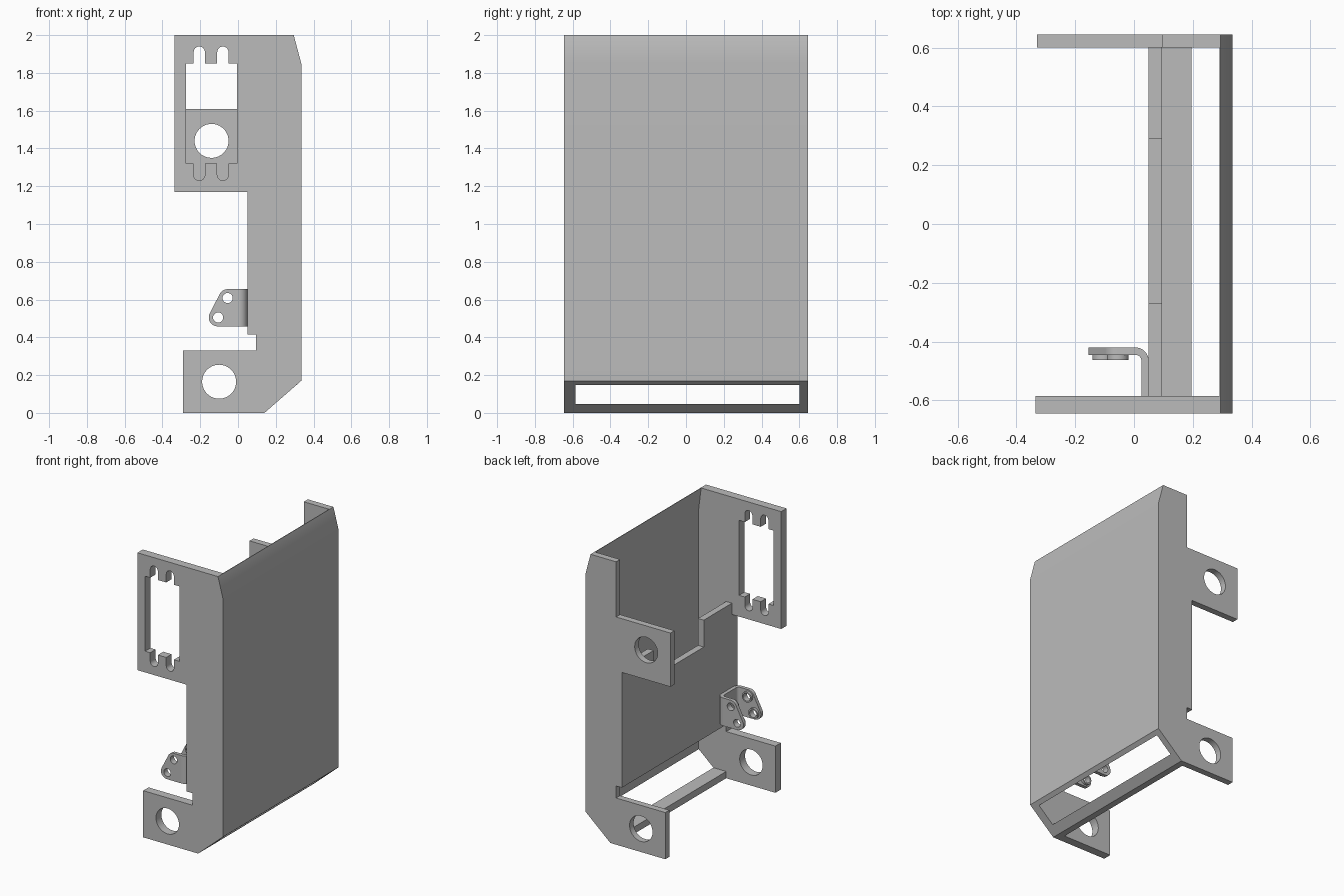
import bpy
import math
from mathutils import Matrix

if "Cube" in bpy.data.objects:
    bpy.data.objects.remove(bpy.data.objects["Cube"], do_unlink=True)

grey = bpy.data.materials.new("plain grey")
grey.use_nodes = True
grey.diffuse_color = (0.5, 0.5, 0.5, 1)
grey.node_tree.nodes["Principled BSDF"].inputs["Base Color"].default_value = (0.5, 0.5, 0.5, 1)

# Columns: drawing u, drawing v, extrusion direction
FRONT = Matrix(((1, 0, 0), (0, 0, -1), (0, 1, 0)))
SIDE = Matrix(((0, 0, 1), (1, 0, 0), (0, 1, 0)))
TOP = Matrix.Identity(3)


def arc(cx, cy, r, a0, a1, n=8):
    return [(cx + r * math.cos(math.radians(a0 + (a1 - a0) * i / n)),
             cy + r * math.sin(math.radians(a0 + (a1 - a0) * i / n))) for i in range(n + 1)]


def circle(cx, cy, r, n=40):
    return arc(cx, cy, r, 0, 360, n)[:-1]


def extrude(name, loops, view, w0, w1):
    """Fill the first loop, leave the others as holes, extrude from w0 to w1."""
    curve = bpy.data.curves.new(name, "CURVE")
    curve.dimensions = "2D"
    curve.fill_mode = "BOTH"
    curve.extrude = (w1 - w0) / 2
    for loop in loops:
        spline = curve.splines.new("POLY")
        spline.points.add(len(loop) - 1)
        for p, (u, v) in zip(spline.points, loop):
            p.co = (u, v, 0, 1)
        spline.use_cyclic_u = True
    obj = bpy.data.objects.new(name, curve)
    bpy.context.collection.objects.link(obj)
    obj.matrix_world = view.to_4x4() @ Matrix.Translation((0, 0, (w0 + w1) / 2))
    bpy.ops.object.select_all(action="DESELECT")
    obj.select_set(True)
    bpy.context.view_layer.objects.active = obj
    bpy.ops.object.convert(target="MESH")
    obj = bpy.context.view_layer.objects.active
    bpy.ops.object.transform_apply(location=True, rotation=True, scale=True)
    bpy.ops.object.mode_set(mode="EDIT")
    bpy.ops.mesh.select_all(action="SELECT")
    bpy.ops.mesh.remove_doubles(threshold=0.0005)
    bpy.ops.mesh.normals_make_consistent(inside=False)
    bpy.ops.object.mode_set(mode="OBJECT")
    obj.data.materials.clear()
    obj.data.materials.append(grey)
    bpy.ops.object.shade_smooth_by_angle(angle=math.radians(30))
    weighted = obj.modifiers.new("weighted_normals", "WEIGHTED_NORMAL")
    weighted.keep_sharp = True
    return obj


# Shared lower and outer edge of both end plates
lower_edge = [(0.05, 0.415), (0.095, 0.415), (0.095, 0.33), (-0.29, 0.33),
              (-0.29, 0), (0.14, 0), (0.335, 0.17), (0.335, 1.85), (0.295, 2)]
lower_hole = circle(-0.1, 0.165, 0.09)

# Front plate with a notched rectangular window
slots = (-0.205, -0.08)
window = [(-0.275, 1.85)]
for c in slots:
    window += [(c - 0.03, 1.85)] + arc(c, 1.91, 0.03, 180, 0) + [(c + 0.03, 1.85)]
window += [(-0.005, 1.85), (-0.005, 1.32)]
for c in reversed(slots):
    window += [(c + 0.03, 1.32)] + arc(c, 1.26, 0.03, 0, -180) + [(c - 0.03, 1.32)]
window.append((-0.275, 1.32))
extrude("front_plate", [lower_edge + [(-0.335, 2), (-0.335, 1.17), (0.05, 1.17)],
                        lower_hole, window], FRONT, 0.585, 0.645)

# Back plate with a round-holed tab
extrude("back_plate", [lower_edge + [(0.095, 2), (0.095, 1.61), (-0.33, 1.61),
                                     (-0.33, 1.23), (0.05, 1.23)],
                       lower_hole, circle(-0.14, 1.44, 0.09)], FRONT, -0.645, -0.6)

# Long outer wall and the floor strip, leaving the sloped slot open
extrude("outer_wall", [[(0.335, 0.17), (0.335, 1.85), (0.295, 2), (0.291, 2),
                        (0.31, 1.85), (0.31, 0.148)]], FRONT, -0.6, 0.585)
extrude("floor_strip", [[(0.095, 0), (0.14, 0), (0.195, 0.048), (0.095, 0.048)]],
        FRONT, -0.6, 0.585)

# Inner panel with a lowered middle
extrude("inner_panel", [[(-0.585, 0.415), (0.6, 0.415), (0.6, 1.25), (0.29, 1.25),
                         (0.29, 1.06), (-0.27, 1.06), (-0.27, 1.25), (-0.585, 1.25)]],
        SIDE, 0.05, 0.095)

# U-shaped bracket: bent base, two lugs and raised rings around the holes
MID = -0.53
near = [(0, -0.445)] + arc(0.005, -0.465, 0.02, 90, 0) + [(0.025, MID)]
outer = arc(0.005, -0.465, 0.045, 0, 90) + [(0, -0.42)]
half = near + [(0.05, MID)] + outer
mirrored = [(x, 2 * MID - y) for x, y in half]
for name, loop in (("bracket_bend_rear", half), ("bracket_bend_front", mirrored)):
    extrude(name, [loop], TOP, 0.458, 0.655)

holes = ((-0.055, 0.608), (-0.105, 0.505))
lug = ([(0.005, 0.458), (0.005, 0.655)] + arc(-0.055, 0.608, 0.047, 90, 154)
       + arc(-0.108, 0.505, 0.047, 154, 270))
for side, tag in ((1, "rear"), (-1, "front")):
    def span(a, b):
        return sorted((-(MID + side * a), -(MID + side * b)))
    extrude("bracket_lug_" + tag, [lug] + [circle(x, z, 0.027, 24) for x, z in holes],
            FRONT, *span(0.085, 0.11))
    for i, (x, z) in enumerate(holes):
        extrude(f"bracket_ring_{tag}_{i + 1}",
                [circle(x, z, 0.037, 24), circle(x, z, 0.027, 24)], FRONT, *span(0.068, 0.085))
